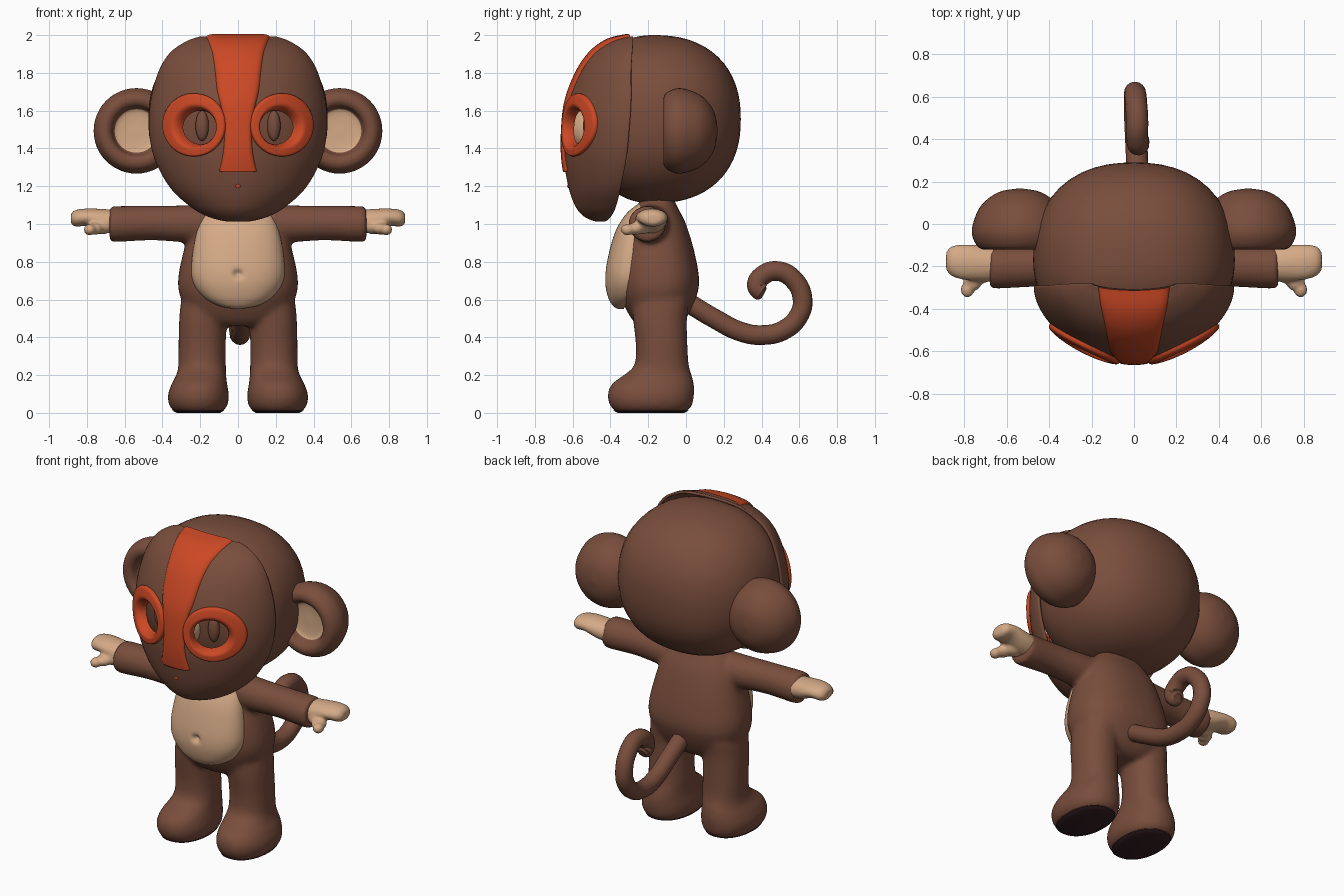
import bpy, bmesh
from math import sin, cos, pi, exp
from mathutils import Vector

if "Cube" in bpy.data.objects:
    bpy.data.objects.remove(bpy.data.objects["Cube"])


def material(name, rgb):
    m = bpy.data.materials.new(name)
    m.use_nodes = True
    m.diffuse_color = (*rgb, 1)
    b = m.node_tree.nodes["Principled BSDF"]
    b.inputs["Base Color"].default_value = (*rgb, 1)
    b.inputs["Roughness"].default_value = 0.7
    return m


BROWN = material("brown fur", (0.19, 0.075, 0.045))
TAN = material("tan skin", (0.66, 0.40, 0.24))
RED = material("red trim", (0.60, 0.065, 0.018))
DARK = material("dark sole", (0.035, 0.013, 0.017))


def finish(bm, name, *mats):
    bmesh.ops.recalc_face_normals(bm, faces=bm.faces)
    for f in bm.faces:
        f.smooth = True
    me = bpy.data.meshes.new(name)
    bm.to_mesh(me)
    bm.free()
    ob = bpy.data.objects.new(name, me)
    bpy.context.collection.objects.link(ob)
    for m in mats:
        me.materials.append(m)
    return ob


def grid(bm, rows, closed=False, caps=False):
    vs = [[bm.verts.new(p) for p in r] for r in rows]
    n = len(vs[0])
    for a, b in zip(vs, vs[1:]):
        for i in range(n if closed else n - 1):
            j = (i + 1) % n
            bm.faces.new((a[i], a[j], b[j], b[i]))
    if caps:
        bm.faces.new(vs[0])
        bm.faces.new(vs[-1])


def spline(table, steps):
    """Smooth interpolation through the rows of a table."""
    t = [table[0]] + list(table) + [table[-1]]
    out = []
    for k in range(1, len(t) - 2):
        for s in range(steps):
            u = s / steps
            out.append([0.5 * (2 * b + (c - a) * u + (2 * a - 5 * b + 4 * c - d) * u * u
                               + (3 * b - a - 3 * c + d) * u ** 3)
                        for a, b, c, d in zip(*t[k - 1:k + 3])])
    return out + [list(table[-1])]


def spow(v, e):
    return abs(v) ** e * (1 if v >= 0 else -1)


def loft(bm, table, side=1, p=2.0, n=40):
    """Stacked rings: height, centre x, half width, front y, back y."""
    rows = []
    for z, cx, w, f, b in spline(table, 5):
        rows.append([(side * cx + w * spow(cos(2 * pi * i / n), 2 / p),
                      (f + b) / 2 + (b - f) / 2 * spow(sin(2 * pi * i / n), 2 / p), z)
                     for i in range(n)])
    grid(bm, rows, True, True)


def half_shell(table, p, n=72, steps=10):
    """Front half rings: height, half width, front y, seam y."""
    return [[(w * spow(sin(a), 2 / p), s + (f - s) * spow(cos(a), 2 / p), z)
             for a in (pi * (i / n - 0.5) for i in range(n + 1))]
            for z, w, f, s in spline(table, steps)]


def blob(bm, centre, radii, p=2.0):
    r = bmesh.ops.create_uvsphere(bm, u_segments=48, v_segments=32, radius=1)
    for v in r["verts"]:
        c = v.co
        k = sum(abs(q) ** p for q in c) ** (-1 / p)
        v.co = [m + q * k * s for m, q, s in zip(centre, c, radii)]
    return r["verts"]


def limb(bm, points, n=28):
    """Round tube through points: x, y, z, radius y, radius z (runs along x)."""
    grid(bm, [[(x, y + ry * cos(2 * pi * i / n), z + rz * sin(2 * pi * i / n)) for i in range(n)]
              for x, y, z, ry, rz in spline(points, 5)], True, True)


def fuse(ob, voxel, rounds):
    m = ob.modifiers.new("fuse", "REMESH")
    m.mode, m.voxel_size, m.use_smooth_shade = "VOXEL", voxel, True
    s = ob.modifiers.new("soften", "SMOOTH")
    s.factor, s.iterations = 0.5, rounds


# Torso, legs and arms fused into one soft body
body = bmesh.new()
loft(body, [(.46, 0, .12, -.25, -.05), (.5, 0, .24, -.29, 0), (.6, 0, .30, -.34, .05),
            (.7, 0, .318, -.36, .07), (.85, 0, .29, -.35, .045), (1, 0, .245, -.31, 0),
            (1.08, 0, .2, -.27, -.04), (1.16, 0, .12, -.22, -.08)], p=2.4)
LEG = [(.005, .21, .125, -.37, 0), (.035, .21, .152, -.40, .03), (.09, .21, .162, -.415, .042),
       (.15, .205, .148, -.395, .042), (.2, .195, .132, -.33, .03), (.25, .19, .126, -.275, .015),
       (.35, .19, .125, -.265, .008), (.5, .185, .126, -.28, .005), (.62, .17, .125, -.28, .02),
       (.7, .15, .1, -.25, 0)]
for s in (-1, 1):
    loft(body, LEG, s, 2.2)
    limb(body, [(s * .1, -.18, 1.0, .1, .11), (s * .25, -.19, 1.0, .1, .1), (s * .45, -.2, 1.005, .095, .092),
                (s * .64, -.205, 1.0, .1, .095), (s * .68, -.205, 1.0, .096, .09)])
fuse(finish(body, "body", BROWN), .014, 8)

for s, side in ((1, "left"), (-1, "right")):
    # Sole
    sole = bmesh.new()
    loft(sole, [(0, .21, .115, -.36, -.01), (.012, .21, .137, -.385, .015)], s, 2.2)
    finish(sole, side + "_sole", DARK)

    # Mitten hand with thumb
    hand = bmesh.new()
    limb(hand, [(s * .65, -.19, 1.01, .08, .065), (s * .72, -.185, 1.02, .085, .06),
                (s * .80, -.18, 1.035, .083, .047), (s * .86, -.175, 1.03, .07, .044),
                (s * .885, -.175, 1.028, .04, .025)])
    blob(hand, (s * .72, -.23, .99), (.06, .05, .045))
    blob(hand, (s * .76, -.27, .975), (.045, .045, .033))
    blob(hand, (s * .785, -.31, .97), (.032, .036, .03))
    fuse(finish(hand, side + "_hand", TAN), .009, 5)

    # Cupped ear with a tan centre
    ear = bmesh.new()
    prof = spline([(.001, .168), (.1, .15), (.18, .09), (.218, .01), (.225, -.05), (.2, -.105), (.165, -.12),
                   (.135, -.105), (.115, -.065), (.06, -.055), (.001, -.055)], 4)
    grid(ear, [[(s * .538 + r * cos(2 * pi * i / 48), y, 1.493 + r * sin(2 * pi * i / 48))
                for i in range(48)] for r, y in prof], True, True)
    for f in ear.faces:
        c = f.calc_center_median()
        inside = (c.x - s * .538) ** 2 + (c.z - 1.493) ** 2 < .115 ** 2
        f.material_index = int(inside and c.y < 0)
    finish(ear, side + "_ear", BROWN, TAN)

# Belly patch with a navel dent
belly = bmesh.new()
rows = half_shell([(1.11, .12, -.25, -.2), (1.05, .18, -.32, -.24), (.95, .22, -.378, -.27),
                   (.8, .245, -.418, -.285), (.7, .24, -.428, -.29), (.62, .19, -.415, -.3),
                   (.57, .11, -.39, -.32), (.55, .02, -.36, -.33)], 2.3)
grid(belly, [[(x, y + .03 * exp(-(x * x + (z - .735) ** 2) / .0004), z) for x, y, z in r] for r in rows])
finish(belly, "belly", TAN)

# Skull, shallower at the front, and the face under the mask
head = bmesh.new()
for v in blob(head, (0, 0, 1.555), (.475, .46, .445), 2.3):
    v.co.y = v.co.y * (.78 if v.co.y < 0 else 1) - .17
finish(head, "head", BROWN)
muzzle = bmesh.new()
blob(muzzle, (0, -.5, 1.5), (.1, .11, .12))
finish(muzzle, "hidden_muzzle", TAN)
for s, side in ((1, "left"), (-1, "right")):
    eye = bmesh.new()
    blob(eye, (s * .19, -.515, 1.52), (.035, .03, .08))
    finish(eye, side + "_eye", BROWN)

# Face mask shell with eye openings
MASK = [(1.985, .2, -.31, -.28), (1.96, .27, -.41, -.28), (1.9, .355, -.495, -.285), (1.8, .415, -.565, -.29),
        (1.65, .455, -.622, -.29), (1.5, .463, -.64, -.3), (1.35, .435, -.64, -.315), (1.2, .355, -.615, -.345),
        (1.1, .25, -.58, -.37), (1.05, .165, -.54, -.395), (1.025, .08, -.49, -.42), (1.02, .02, -.46, -.44)]
P = 1.8
EX, EZ = .215, 1.512
mask = bmesh.new()
grid(mask, half_shell(MASK, P))
holes = [f for f in mask.faces
         if (c := f.calc_center_median()) and ((abs(c.x) - EX) / .125) ** 2 + ((c.z - EZ) / .12) ** 2 < 1]
bmesh.ops.delete(mask, geom=holes, context="FACES")
shell = finish(mask, "face_mask", BROWN)
thick = shell.modifiers.new("thickness", "SOLIDIFY")
thick.thickness, thick.offset = .016, 0

SAMPLES = spline(MASK, 10)


def on_mask(x, z, lift):
    """Point on the mask at x and z, lifted outward."""
    for a, b in zip(SAMPLES, SAMPLES[1:]):
        if a[0] >= z >= b[0]:
            break
    u = min(1, max(0, (a[0] - z) / max(a[0] - b[0], 1e-6)))
    _, w, f, s = [p + (q - p) * u for p, q in zip(a, b)]
    t = min(1, abs(x) / w)
    p = Vector((x, s + (f - s) * (1 - t ** P) ** (1 / P), z))
    return p + (p - Vector((0, -.25, 1.5))).normalized() * lift


# Raised centre stripe
stripe = bmesh.new()
rows = []
for z, w in spline([(1.985, .178), (1.96, .165), (1.9, .143), (1.8, .127), (1.7, .115), (1.6, .09), (1.5, .075),
                    (1.4, .08), (1.34, .09), (1.285, .104)], 6):
    rows.append([on_mask(w * i / 12, z, .026 * (1 - abs(i / 12) ** 10) - .004) for i in range(-12, 13)])
rows.append([on_mask(p.x, 1.278, -.004) for p in rows[-1]])
grid(stripe, rows)
finish(stripe, "mask_stripe", RED)

# Raised eye rims: from the opening outward
for s, side in ((1, "left"), (-1, "right")):
    rim = bmesh.new()
    rows = []
    for k in range(-2, 13):
        t = max(0, k / 12)
        lift = .032 * (1 - abs(2 * t - 1) ** 6) - .003 + min(0, k) * .015
        rows.append([on_mask(s * (EX + .01 * t + (.1 + .066 * t) * cos(2 * pi * i / 64)),
                             EZ + .013 * t + (.096 + .07 * t) * sin(2 * pi * i / 64), lift) for i in range(64)])
    grid(rim, rows, True)
    finish(rim, side + "_eye_rim", RED)

# Small dot on the chin
dot = bmesh.new()
blob(dot, on_mask(0, 1.205, .006), (.014, .008, .012))
finish(dot, "chin_dot", RED)

# Curled tail
curve = bpy.data.curves.new("tail", "CURVE")
curve.dimensions = "3D"
curve.bevel_depth, curve.bevel_resolution, curve.use_fill_caps = .052, 6, True
PATH = [(.02, 0, .59), (.02, .15, .5), (.015, .29, .43), (.01, .4, .412), (.005, .52, .44), (.005, .6, .52),
        (.005, .616, .61), (.01, .57, .705), (.015, .49, .75), (.015, .41, .73), (.02, .375, .675),
        (.02, .4, .642), (.02, .415, .634)]
sp = curve.splines.new("BEZIER")
sp.bezier_points.add(len(PATH) - 1)
for i, (bp, co) in enumerate(zip(sp.bezier_points, PATH)):
    bp.co = co
    bp.handle_left_type = bp.handle_right_type = "AUTO"
    bp.radius = .5 if i == len(PATH) - 1 else 1
curve.materials.append(BROWN)
tail = bpy.data.objects.new("tail", curve)
bpy.context.collection.objects.link(tail)
